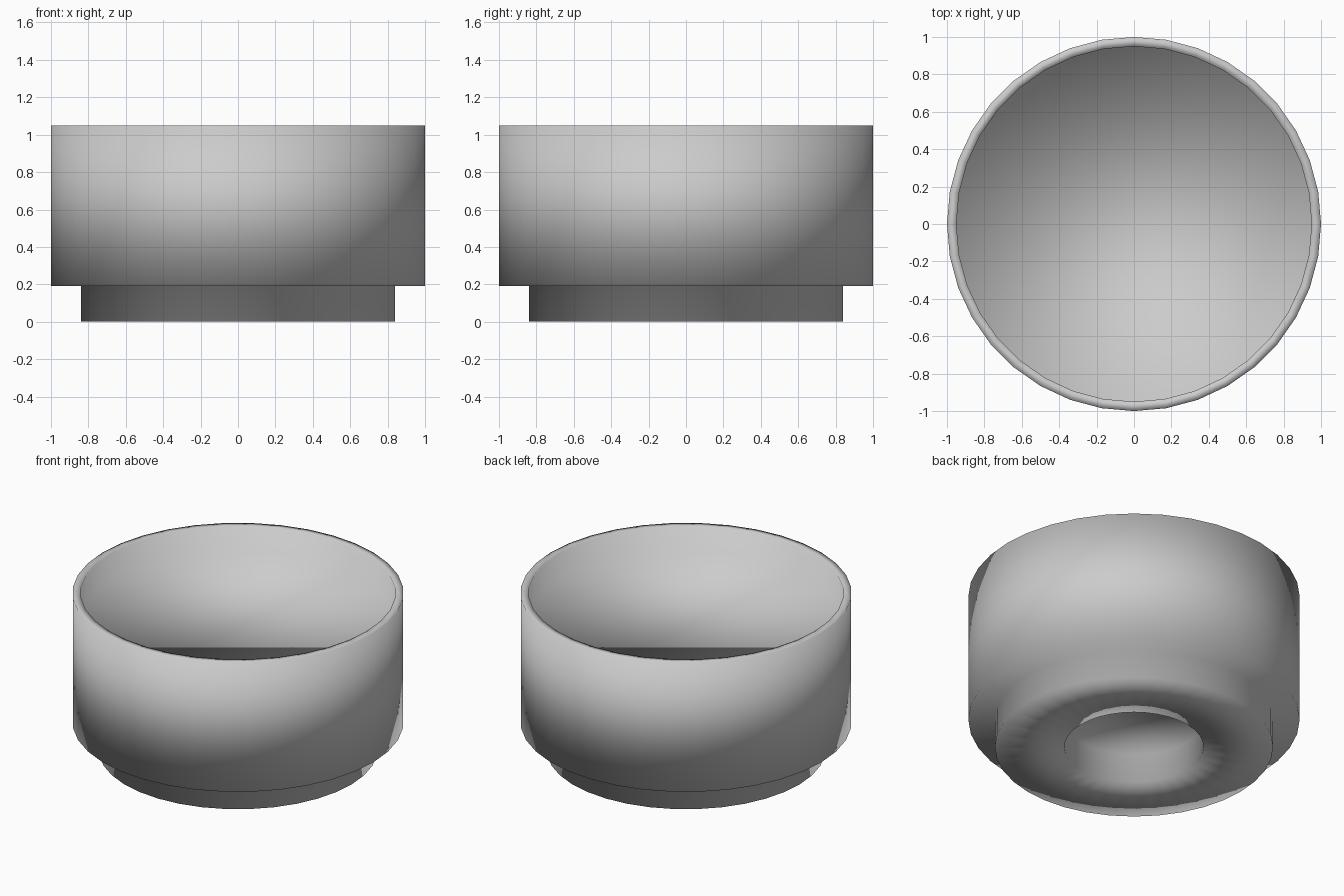
import bpy, bmesh, math

if "Cube" in bpy.data.objects:
    bpy.data.objects.remove(bpy.data.objects["Cube"])

SIDES = 36


def lathe(name, profile):
    """Turn an (r, z) profile around z and close both ends with flat discs."""
    bm = bmesh.new()
    rings = []
    for r, z in profile:
        rings.append([bm.verts.new((r * math.cos(2 * math.pi * i / SIDES),
                                    r * math.sin(2 * math.pi * i / SIDES), z))
                      for i in range(SIDES)])
    for a, b in zip(rings, rings[1:]):
        for i in range(SIDES):
            j = (i + 1) % SIDES
            bm.faces.new((a[i], a[j], b[j], b[i]))
    bm.faces.new(rings[0][::-1])
    bm.faces.new(rings[-1])
    bmesh.ops.recalc_face_normals(bm, faces=bm.faces)
    for f in bm.faces:
        f.smooth = True
    mesh = bpy.data.meshes.new(name)
    bm.to_mesh(mesh)
    bm.free()
    obj = bpy.data.objects.new(name, mesh)
    bpy.context.collection.objects.link(obj)
    return obj


# Round pot: recessed underside, foot ring, straight wall, thin rim, inner floor
lathe("round_pot", [
    (0.42, 0.19), (0.42, 0.0),      # recess under the foot
    (0.84, 0.0), (0.84, 0.19),      # foot ring
    (1.0, 0.19), (1.0, 1.05),       # outer wall
    (0.95, 1.05), (0.95, 0.88),     # rim and shallow inner floor
])
